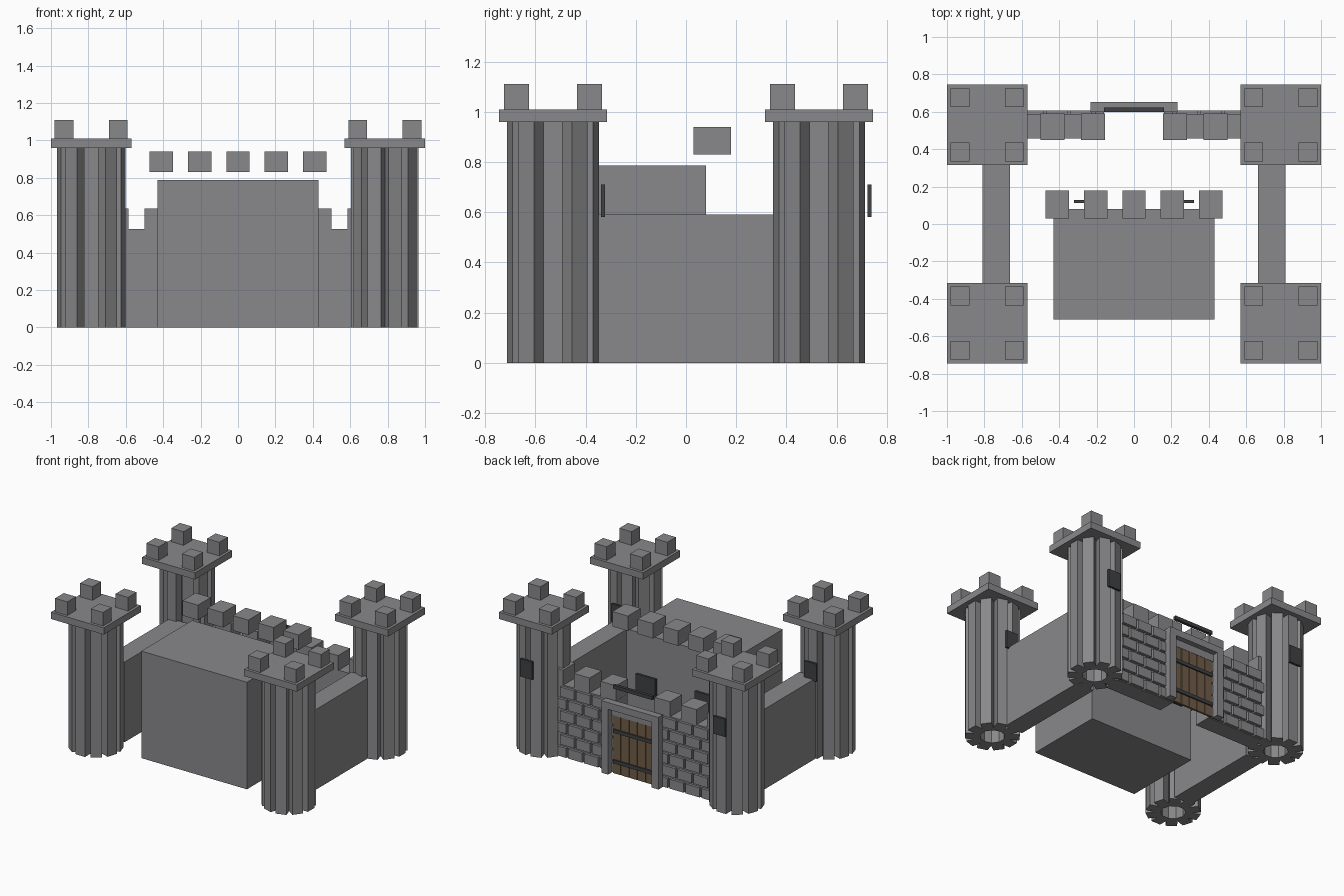
import bpy, bmesh, math
from mathutils import Matrix, Vector

if "Cube" in bpy.data.objects:
    bpy.data.objects.remove(bpy.data.objects["Cube"])


def material(name, rgb):
    m = bpy.data.materials.new(name)
    m.diffuse_color = (*rgb, 1)
    m.use_nodes = True
    m.node_tree.nodes["Principled BSDF"].inputs["Base Color"].default_value = m.diffuse_color
    return m


STONE = material("grey stone", (0.25, 0.25, 0.26))
IRON = material("dark iron", (0.05, 0.053, 0.057))
WOOD = material("brown wood", (0.16, 0.11, 0.065))


def add_box(bm, x, y, z, turn=None):
    """Box from (min, max) ranges, optionally turned by a matrix."""
    size = Matrix.Diagonal((x[1] - x[0], y[1] - y[0], z[1] - z[0], 1))
    move = Matrix.Translation(((x[0] + x[1]) / 2, (y[0] + y[1]) / 2, (z[0] + z[1]) / 2))
    mat = move @ size
    if turn is not None:
        mat = turn @ mat
    bmesh.ops.create_cube(bm, size=1, matrix=mat)


def build(name, boxes, mat):
    bm = bmesh.new()
    for b in boxes:
        add_box(bm, *b)
    me = bpy.data.meshes.new(name)
    bm.to_mesh(me)
    bm.free()
    me.materials.append(mat)
    ob = bpy.data.objects.new(name, me)
    bpy.context.collection.objects.link(ob)
    return ob


def around(c, w):
    return (c - w / 2, c + w / 2)


def flip(r, s):
    return tuple(sorted((r[0] * s, r[1] * s)))


# Four corner towers: ring of ten stone ribs, cap slab, battlements, slit window
TX, TY = 0.785, 0.53
for sx, side in ((-1, "left"), (1, "right")):
    for sy, end in ((-1, "front"), (1, "back")):
        cx, cy = sx * TX, sy * TY
        label = f"{end}_{side}_tower"
        phase = 0 if sx > 0 else math.pi / 10
        ribs = []
        for i in range(10):
            turn = Matrix.Translation(Vector((cx, cy, 0))) @ Matrix.Rotation(
                phase + i * math.pi / 5, 4, 'Z')
            ribs.append(((0.08, 0.181), (-0.038, 0.038), (0, 0.96), turn))
        build(label + "_shaft", ribs, STONE)
        build(label + "_cap", [(around(cx, 0.43), around(cy, 0.43), (0.96, 1.01))], STONE)
        build(label + "_battlements",
              [(around(cx + a * 0.145, 0.1), around(cy + b * 0.145, 0.1), (1.01, 1.11))
               for a in (-1, 1) for b in (-1, 1)], STONE)
        build(label + "_window",
              [(around(cx, 0.1), around(cy + 0.2, 0.016), (0.58, 0.71))], IRON)

# Side walls
for s, side in ((-1, "left"), (1, "right")):
    build(side + "_wall", [(around(s * 0.737, 0.146), (-0.37, 0.37), (0, 0.59))], STONE)

# Keep block with its battlements and two windows
build("keep", [((-0.43, 0.43), (-0.51, 0.08), (0, 0.787))], STONE)
build("keep_battlements",
      [(around(i * 0.205, 0.125), around(0.105, 0.15), (0.83, 0.94)) for i in range(-2, 3)], STONE)
build("keep_windows",
      [(around(s * 0.24, 0.16), around(0.12, 0.018), (0.355, 0.505)) for s in (-1, 1)], IRON)

# Gate wall: two halves, battlements and staggered bricks on the outer face
ROWS, PITCH, LENGTH = 6, 0.088, 0.13
for s, side in ((-1, "left"), (1, "right")):
    build(side + "_gate_wall", [(flip((0.155, 0.63), s), (0.457, 0.587), (0, 0.525))], STONE)
    build(side + "_gate_battlements",
          [(around(s * (0.22 + i * 0.215), 0.128), (0.45, 0.59), (0.525, 0.635))
           for i in range(3)], STONE)
    bricks = []
    for row in range(ROWS):
        start = 0.16 - (row % 2) * LENGTH / 2
        for k in range(5):
            a = max(start + k * LENGTH, 0.16)
            b = min(start + (k + 1) * LENGTH - 0.016, 0.63)
            if b - a > 0.02:
                z = row * PITCH
                bricks.append((flip((a, b), s), (0.58, 0.606), (z + 0.005, z + PITCH - 0.013)))
    build(side + "_gate_bricks", bricks, STONE)

# Gate frame: two posts, lintel, filler stone above the door
build("gate_posts",
      [(around(s * 0.205, 0.055), (0.60, 0.652), (0, 0.48)) for s in (-1, 1)], STONE)
build("gate_lintel", [((-0.232, 0.232), (0.60, 0.652), (0.48, 0.53))], STONE)
build("gate_filler", [((-0.178, 0.178), (0.598, 0.614), (0.425, 0.48))], STONE)

# Plank door with iron straps and the loose bar above the gate
build("door_planks",
      [(around(i * 0.067, 0.062), (0.598, 0.612), (0, 0.425)) for i in range(-2, 3)], WOOD)
build("door_backing", [((-0.165, 0.165), (0.598, 0.606), (0, 0.425))], WOOD)
build("door_straps",
      [((-0.16, 0.16), (0.60, 0.622), around(z, 0.026)) for z in (0.09, 0.315)], IRON)
build("gate_bar", [((-0.16, 0.16), (0.60, 0.622), around(0.64, 0.026))], IRON)
